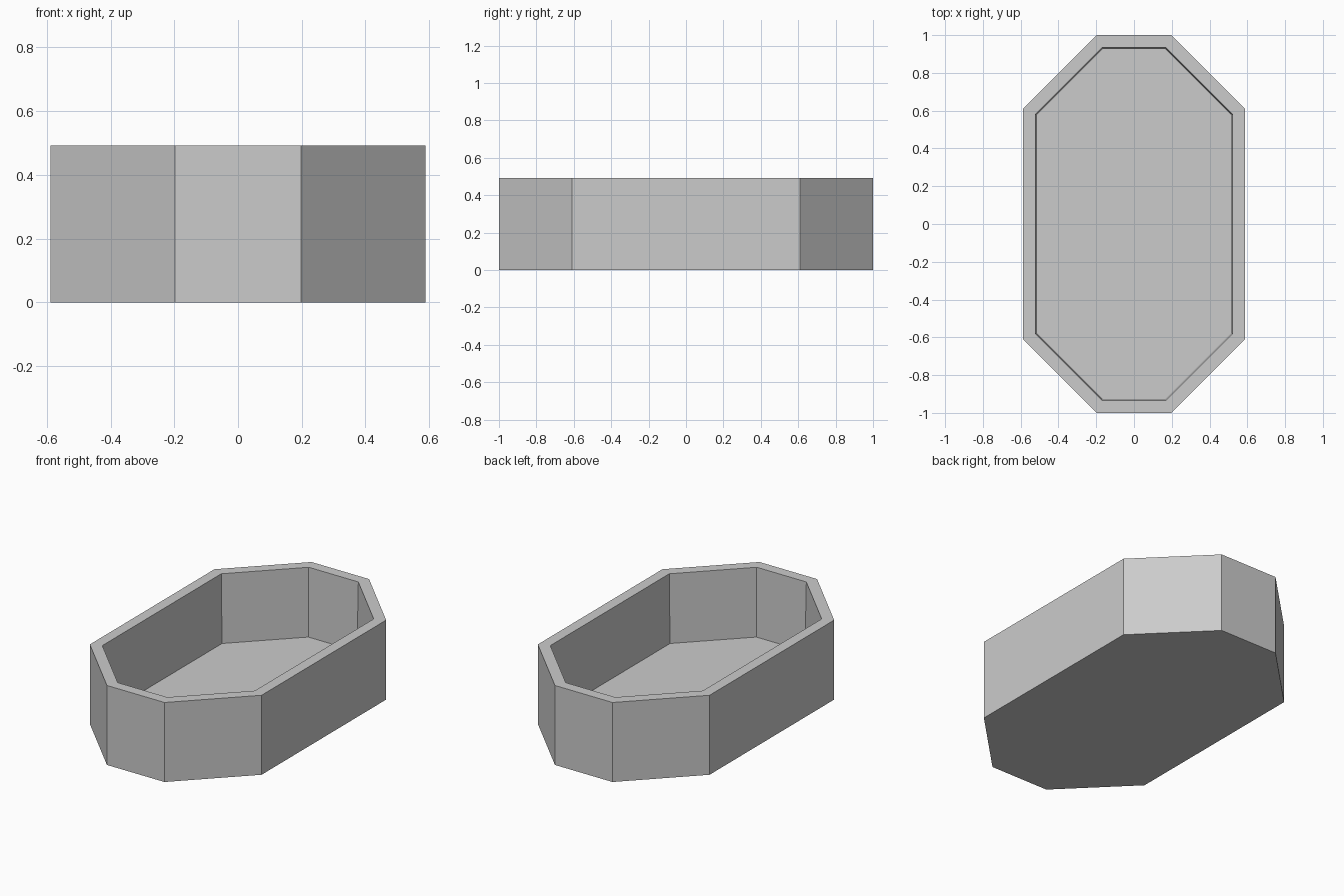
import bpy, bmesh, math

old = bpy.data.objects.get("Cube")
if old:
    bpy.data.objects.remove(old, do_unlink=True)

HALF_X, HALF_Y, CHAMFER = 0.588, 1.0, 0.391
HEIGHT, FLOOR = 0.492, 0.064

grey = bpy.data.materials.new("plain grey")
grey.use_nodes = True
colour = (0.6, 0.6, 0.6, 1)
grey.diffuse_color = colour
grey.node_tree.nodes["Principled BSDF"].inputs["Base Color"].default_value = colour


def octagon(bm, inset, z):
    """Chamfered rectangle, moved inward evenly, counter-clockwise."""
    x, y = HALF_X - inset, HALF_Y - inset
    c = CHAMFER - inset * (2 - math.sqrt(2))
    quarter = [(x, y - c), (x - c, y)]
    points = quarter + [(-px, py) for px, py in reversed(quarter)]
    points += [(-px, -py) for px, py in points]
    return [bm.verts.new((px, py, z)) for px, py in points]


# Tub: outer wall, rim, slightly tapered inner wall and floor
bm = bmesh.new()
rings = [octagon(bm, 0, 0), octagon(bm, 0, HEIGHT),
         octagon(bm, 0.066, HEIGHT), octagon(bm, 0.074, FLOOR)]
for low, high in zip(rings, rings[1:]):
    for i in range(len(low)):
        j = (i + 1) % len(low)
        bm.faces.new((low[i], low[j], high[j], high[i]))
bm.faces.new(reversed(rings[0]))
bm.faces.new(rings[-1])
bmesh.ops.recalc_face_normals(bm, faces=bm.faces)

mesh = bpy.data.meshes.new("octagonal_tub")
bm.to_mesh(mesh)
bm.free()
mesh.materials.append(grey)
tub = bpy.data.objects.new("octagonal_tub", mesh)
bpy.context.collection.objects.link(tub)
